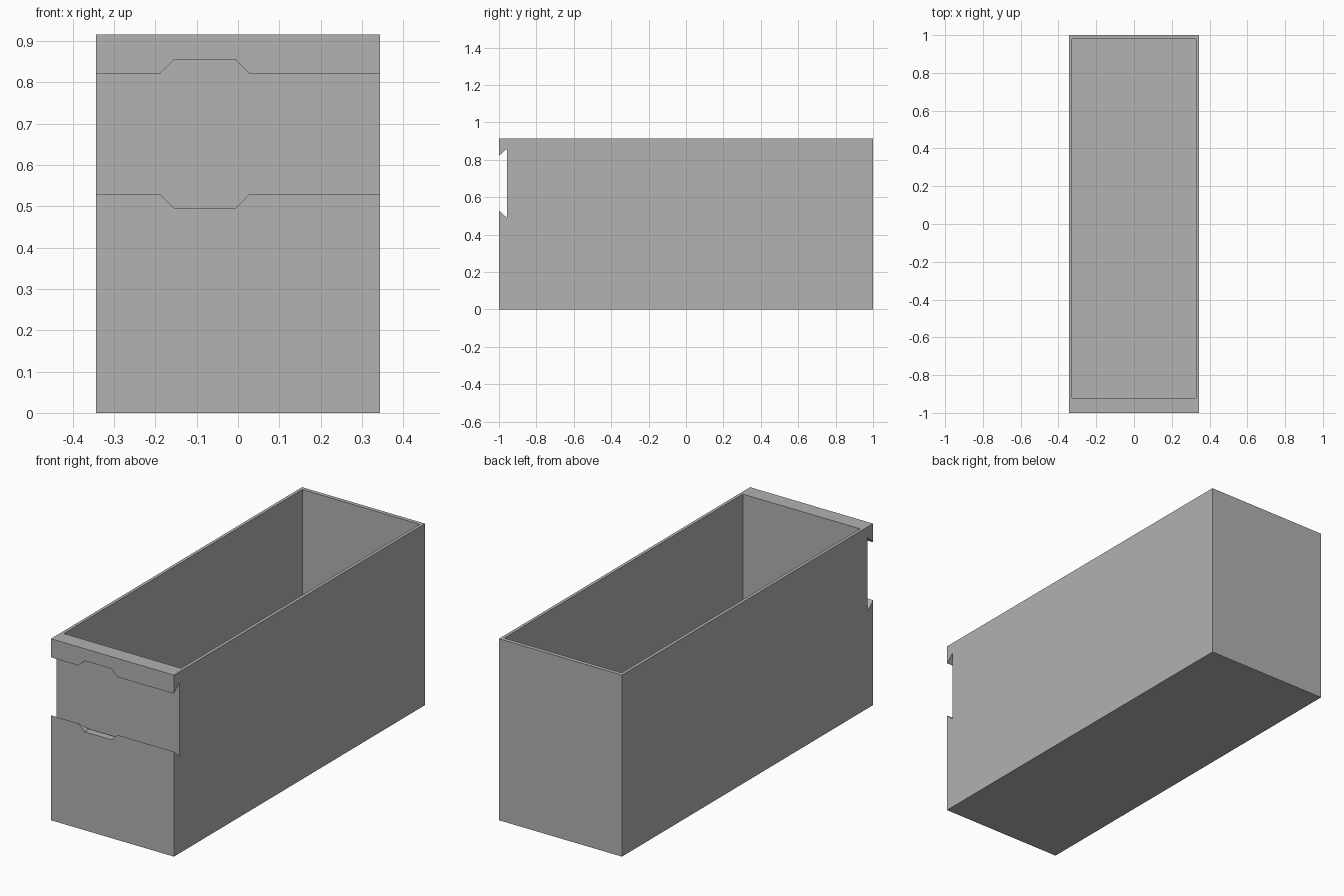
import bpy, bmesh

if "Cube" in bpy.data.objects:
    bpy.data.objects.remove(bpy.data.objects["Cube"])

W, Z = 0.343, 0.915          # half width, height
MID = 0.675                  # height of the rail slot centre

grey = bpy.data.materials.new("plain grey")
grey.diffuse_color = (0.445, 0.445, 0.445, 1)
grey.use_nodes = True
grey.node_tree.nodes["Principled BSDF"].inputs["Base Color"].default_value = grey.diffuse_color


def prism(name, points, shift):
    """Extrude a closed outline along a vector into a solid."""
    bm = bmesh.new()
    face = bm.faces.new([bm.verts.new(p) for p in points])
    out = bmesh.ops.extrude_face_region(bm, geom=[face])
    verts = [v for v in out["geom"] if isinstance(v, bmesh.types.BMVert)]
    bmesh.ops.translate(bm, vec=shift, verts=verts)
    bmesh.ops.recalc_face_normals(bm, faces=bm.faces)
    mesh = bpy.data.meshes.new(name)
    bm.to_mesh(mesh)
    bm.free()
    mesh.materials.append(grey)
    obj = bpy.data.objects.new(name, mesh)
    bpy.context.collection.objects.link(obj)
    return obj


def rect(x, y0, y1, z):
    return [(-x, y0, z), (x, y0, z), (x, y1, z), (-x, y1, z)]


# Outer bin and its hollow, with a thick front wall
storage_bin = prism("storage_bin", rect(W, -1, 1, 0), (0, 0, Z))
hollow = prism("hollow_cutter", rect(W - 0.016, -0.92, 0.98, 0.02), (0, 0, 1))

# Dovetail rail slot across the front, undercut at 45 degrees
slot = prism("slot_cutter",
             [(-0.5, -1.02, MID - 0.128), (-0.5, -0.957, MID - 0.185),
              (-0.5, -0.957, MID + 0.185), (-0.5, -1.02, MID + 0.128)],
             (1, 0, 0))

# Wider entry notch in both slot lips
notch = prism("notch_cutter",
              [(-0.187, -1.02, MID - 0.148), (-0.155, -1.02, MID - 0.179),
               (-0.005, -1.02, MID - 0.179), (0.025, -1.02, MID - 0.148),
               (0.025, -1.02, MID + 0.148), (-0.005, -1.02, MID + 0.179),
               (-0.155, -1.02, MID + 0.179), (-0.187, -1.02, MID + 0.148)],
              (0, 0.062, 0))

for cutter in (hollow, slot, notch):
    mod = storage_bin.modifiers.new(cutter.name, "BOOLEAN")
    mod.operation = "DIFFERENCE"
    mod.solver = "EXACT"
    mod.object = cutter
    cutter.hide_render = True
    cutter.hide_set(True)
